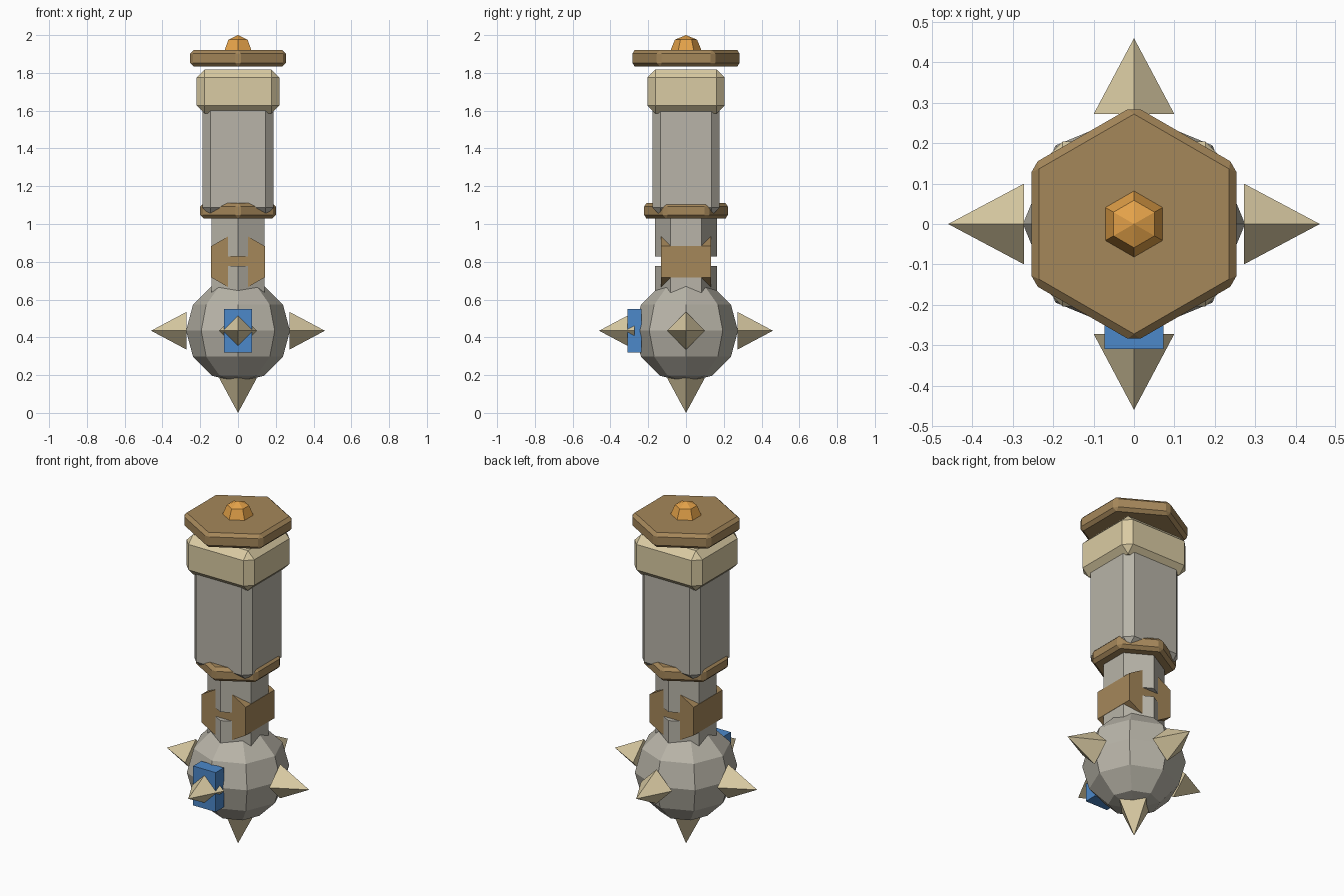
import bpy, bmesh, math
from mathutils import Matrix, Vector

if "Cube" in bpy.data.objects:
    bpy.data.objects.remove(bpy.data.objects["Cube"])


def srgb(r, g, b):
    return tuple(((c / 255 + 0.055) / 1.055) ** 2.4 for c in (r, g, b)) + (1.0,)


def material(name, rgb):
    m = bpy.data.materials.new(name)
    m.diffuse_color = srgb(*rgb)
    m.use_nodes = True
    m.node_tree.nodes["Principled BSDF"].inputs["Base Color"].default_value = m.diffuse_color
    return m


GREY = material("stone_grey", (184, 180, 168))
CREAM = material("cream", (218, 203, 163))
BROWN = material("brown", (165, 135, 90))
ORANGE = material("orange", (228, 162, 73))
BLUE = material("blue", (76, 136, 202))


def finish(name, bm, mat, bevel=0):
    bmesh.ops.recalc_face_normals(bm, faces=bm.faces)
    me = bpy.data.meshes.new(name)
    bm.to_mesh(me)
    bm.free()
    me.materials.append(mat)
    ob = bpy.data.objects.new(name, me)
    bpy.context.collection.objects.link(ob)
    if bevel:
        mod = ob.modifiers.new("bevel", 'BEVEL')
        mod.width = bevel
        mod.segments = 1
        mod.limit_method = 'ANGLE'
    return ob


def lathe(name, profile, sides, mat, bevel=0, matrix=Matrix()):
    """Faceted solid of revolution about z; one corner points to +y."""
    bm = bmesh.new()
    rings = []
    for r, z in profile:
        if r < 1e-5:
            rings.append([bm.verts.new((0, 0, z))] * sides)
        else:
            rings.append([bm.verts.new((r * math.sin(2 * math.pi * i / sides),
                                        r * math.cos(2 * math.pi * i / sides), z))
                          for i in range(sides)])
    for a, b in zip(rings, rings[1:]):
        for i in range(sides):
            j = (i + 1) % sides
            bm.faces.new(list(dict.fromkeys((a[i], a[j], b[j], b[i]))))
    for ring, (r, z) in ((rings[0], profile[0]), (rings[-1], profile[-1])):
        if r > 1e-5:
            bm.faces.new(ring)
    bm.transform(matrix)
    return finish(name, bm, mat, bevel)


def box(name, lo, hi, mat, bevel=0):
    bm = bmesh.new()
    bmesh.ops.create_cube(bm, size=1)
    lo, hi = Vector(lo), Vector(hi)
    bm.transform(Matrix.Translation((lo + hi) / 2) @ Matrix.Diagonal((*(hi - lo), 1)))
    return finish(name, bm, mat, bevel)


def ball(name, r, z, sides, rings, mat):
    steps = [math.pi * i / rings for i in range(rings + 1)]
    return lathe(name, [(r * math.sin(t), z - r * math.cos(t)) for t in steps], sides, mat)


# Spiked head
HEAD_Z = 0.435
ball("head_ball", 0.275, HEAD_Z, 8, 6, GREY)
for label, d, start, tip in (("right", (1, 0, 0), 0.272, 0.46), ("left", (-1, 0, 0), 0.272, 0.46),
                             ("back", (0, 1, 0), 0.272, 0.46), ("front", (0, -1, 0), 0.272, 0.46),
                             ("bottom", (0, 0, -1), 0.25, HEAD_Z)):
    turn = Vector((0, 0, 1)).rotation_difference(Vector(d)).to_matrix().to_4x4()
    lathe("spike_" + label, [(0.1, start), (0, tip)], 4, CREAM,
          matrix=Matrix.Translation((0, 0, HEAD_Z)) @ turn)
box("front_plate", (-0.073, -0.31, 0.32), (0.073, -0.235, 0.55), BLUE)

# Neck in two lengths with a crosswise hexagonal joint
lathe("lower_neck", [(0.163, 0.6), (0.163, 0.778)], 6, GREY)
lathe("upper_neck", [(0.163, 0.828), (0.163, 1.06)], 6, GREY)
lathe("neck_joint", [(0.1645, -0.132), (0.1645, 0.132)], 6, BROWN,
      matrix=Matrix.Translation((0, 0, 0.8)) @ Matrix.Rotation(math.pi / 2, 4, 'X'))

# Collar, grip and end cap
lathe("collar", [(0.231, 1.03), (0.231, 1.11)], 6, BROWN, bevel=0.018)
box("grip", (-0.188, -0.177, 1.045), (0.188, 0.177, 1.68), GREY, bevel=0.042)
box("grip_cap", (-0.219, -0.204, 1.585), (0.219, 0.204, 1.818), CREAM, bevel=0.042)

# Top disc with knob
lathe("top_disc", [(0.293, 1.835), (0.293, 1.92)], 6, BROWN, bevel=0.018)
ball("top_knob", 0.083, 1.917, 6, 4, ORANGE)
